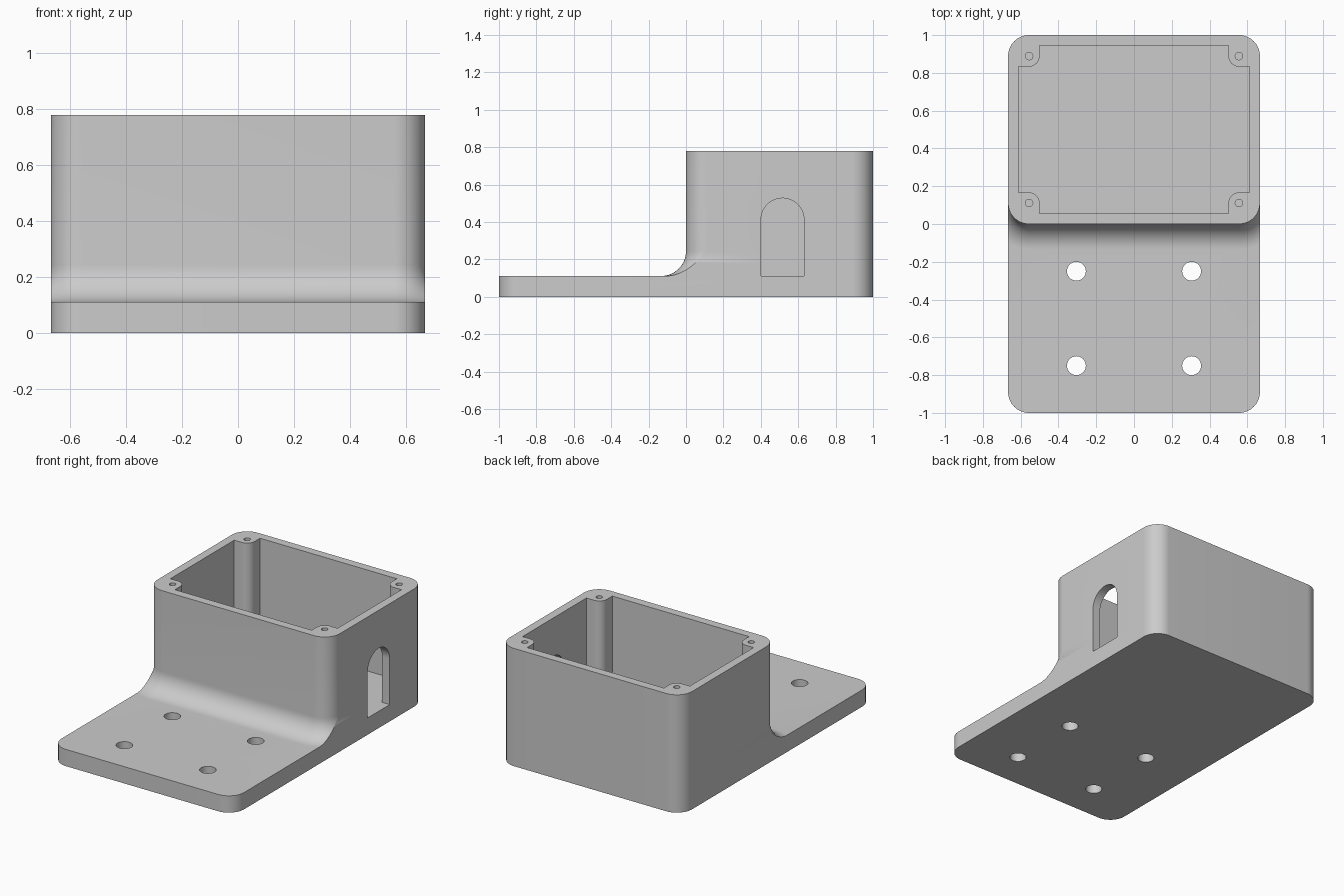
import bpy, bmesh
from math import acos, cos, sin, pi, sqrt

cube = bpy.data.objects.get("Cube")
if cube:
    bpy.data.objects.remove(cube, do_unlink=True)

W = 0.6667        # half width
T = 0.111         # plate thickness
H = 0.778         # enclosure height
R = 0.111         # vertical corner radius
F = 0.133         # fillet radius between plate and enclosure
WALL = 0.0556
SEG = 16

grey = bpy.data.materials.new("mid grey")
grey.use_nodes = True
COLOUR = (0.6, 0.6, 0.6, 1)
grey.diffuse_color = COLOUR
grey.node_tree.nodes["Principled BSDF"].inputs["Base Color"].default_value = COLOUR


def arc(cx, cy, r, a, b, n=SEG):
    return [(cx + r * cos(a + (b - a) * i / n), cy + r * sin(a + (b - a) * i / n))
            for i in range(n + 1)]


def mirrored(points):
    """Close a right-hand half outline with its mirror image."""
    return points + [(-x, y) for x, y in reversed(points)]


def loft(name, rings):
    """Closed solid through a list of 3D rings with equal point counts."""
    bm = bmesh.new()
    loops = [[bm.verts.new(p) for p in ring] for ring in rings]
    n = len(loops[0])
    for low, high in zip(loops, loops[1:]):
        for i in range(n):
            j = (i + 1) % n
            bm.faces.new((low[i], low[j], high[j], high[i]))
    bm.faces.new(loops[0])
    bm.faces.new(loops[-1])
    bmesh.ops.recalc_face_normals(bm, faces=bm.faces)
    mesh = bpy.data.meshes.new(name)
    bm.to_mesh(mesh)
    bm.free()
    mesh.materials.append(grey)
    ob = bpy.data.objects.new(name, mesh)
    bpy.context.collection.objects.link(ob)
    return ob


def prism(name, outline, z0, z1):
    return loft(name, [[(x, y, z) for x, y in outline] for z in (z0, z1)])


def combine(target, tool, operation):
    mod = target.modifiers.new(operation.lower(), "BOOLEAN")
    mod.operation, mod.solver, mod.object = operation, "EXACT", tool
    bpy.context.view_layer.objects.active = target
    bpy.ops.object.modifier_apply(modifier=mod.name)
    bpy.data.objects.remove(tool, do_unlink=True)


# Base plate with rounded corners
back_corner = arc(W - R, 1 - R, R, 0, pi / 2)
body = prism("mounting_enclosure",
             mirrored(arc(W - R, R - 1, R, -pi / 2, 0) + back_corner), 0, T)


# Enclosure: front flares into the plate, trimmed flush at the sides
def section(d, z):
    front = arc(W - R, R, R + d, -pi / 2, -acos(min(1, R / (R + d))))
    return [(x, y, z) for x, y in mirrored(front + back_corner)]


rings = []
for i in range(SEG + 1):
    a = pi / 2 * i / SEG
    rings.append(section(F * (1 - sin(a)), T + F * (1 - cos(a))))
rings.append(section(0, H))
combine(body, loft("enclosure", rings), "UNION")

# Cavity that leaves a rounded screw post in each corner
px, py, mid = W - 2 * WALL, 0.5 - 2 * WALL, 0.5
ix, iy = W - WALL, 0.5 - WALL
corner = [(ix, py - WALL)] + arc(px, py, WALL, -pi / 2, -pi) + [(px - WALL, iy)]
right = [(x, mid - y) for x, y in reversed(corner)] + [(x, mid + y) for x, y in corner]
combine(body, prism("cavity", mirrored(right), T, H + 0.1), "DIFFERENCE")

# Arched cable opening in the left wall
sy, sr, top = 0.516, 0.115, 0.527
arch = [(sy - sr, T), (sy + sr, T)] + arc(sy, top - sr, sr, 0, pi, 2 * SEG)
combine(body, loft("cable_opening", [[(x, y, z) for y, z in arch]
                                     for x in (W - 0.09, W + 0.1)]), "DIFFERENCE")

# Bolt holes through the plate and blind screw holes in the posts
for sx in (-1, 1):
    for y in (-0.25, -0.75):
        hole = arc(sx * 0.305, y, 0.05, 0, 2 * pi, 2 * SEG)[:-1]
        combine(body, prism("bolt_hole", hole, -0.1, T + 0.1), "DIFFERENCE")
    for s in (-1, 1):
        hole = arc(sx * px, mid + s * py, 0.02, 0, 2 * pi, SEG)[:-1]
        combine(body, prism("screw_hole", hole, H - 0.33, H + 0.1), "DIFFERENCE")

# Smooth curves, crisp edges
bpy.ops.object.select_all(action="DESELECT")
body.select_set(True)
bpy.context.view_layer.objects.active = body
bpy.ops.object.shade_smooth_by_angle(angle=pi / 6)
